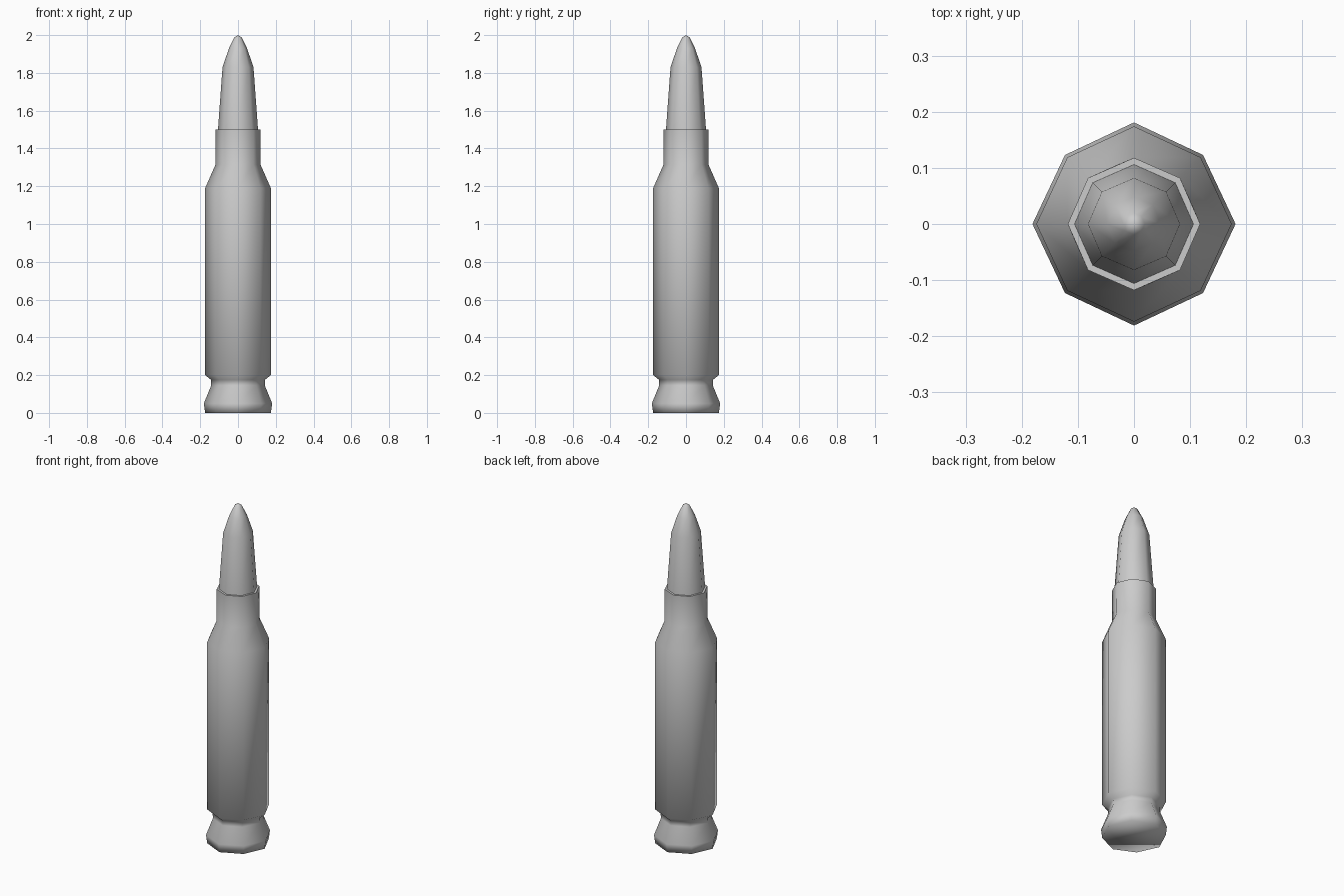
import bpy, bmesh
from math import cos, sin, pi

if "Cube" in bpy.data.objects:
    bpy.data.objects.remove(bpy.data.objects["Cube"])

SIDES = 8


def lathe(name, profile, tip=None, sharp_z=None):
    """Octagonal lathe. Profile rows: (radius on axes, radius on diagonals, z)."""
    bm = bmesh.new()
    rings = []
    for axis_r, diag_r, z in profile:
        ring = []
        for i in range(SIDES):
            r = diag_r if i % 2 else axis_r
            a = i * 2 * pi / SIDES
            ring.append(bm.verts.new((r * cos(a), r * sin(a), z)))
        rings.append(ring)
    for low, high in zip(rings, rings[1:]):
        for i in range(SIDES):
            j = (i + 1) % SIDES
            bm.faces.new((low[i], low[j], high[j], high[i]))
    bm.faces.new(rings[0][::-1])
    if tip is None:
        bm.faces.new(rings[-1])
    else:
        top = bm.verts.new((0, 0, tip))
        for i in range(SIDES):
            bm.faces.new((rings[-1][i], rings[-1][(i + 1) % SIDES], top))
    for f in bm.faces:
        f.smooth = True
    # crisp mouth edge
    if sharp_z is not None:
        for e in bm.edges:
            if all(abs(v.co.z - sharp_z) < 1e-4 for v in e.verts):
                e.smooth = False
    mesh = bpy.data.meshes.new(name)
    bm.to_mesh(mesh)
    bm.free()
    obj = bpy.data.objects.new(name, mesh)
    bpy.context.collection.objects.link(obj)
    return obj


# Casing: rim, extractor groove, body, shoulder and neck
lathe("casing", [
    (0.174, 0.168, 0.0),
    (0.181, 0.174, 0.05),
    (0.142, 0.137, 0.145),
    (0.143, 0.138, 0.175),
    (0.174, 0.168, 0.20),
    (0.174, 0.168, 1.19),
    (0.119, 0.116, 1.315),
    (0.118, 0.116, 1.50),
], sharp_z=1.50)

# Pointed slug seated in the neck
lathe("slug", [
    (0.107, 0.105, 1.48),
    (0.106, 0.104, 1.50),
    (0.082, 0.081, 1.83),
    (0.048, 0.048, 1.93),
    (0.019, 0.019, 1.988),
], tip=2.0)
